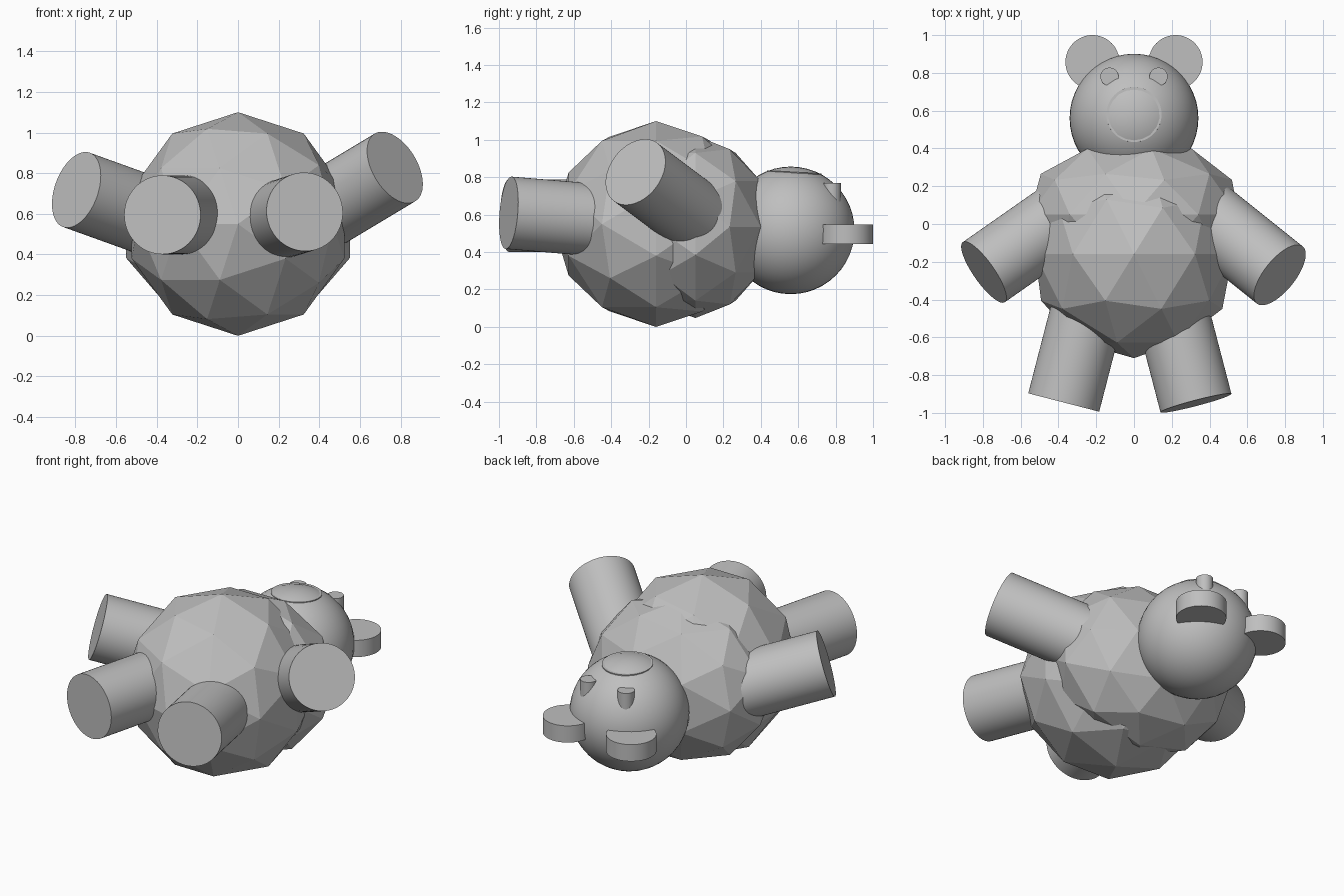
import bpy, math
from mathutils import Vector

if "Cube" in bpy.data.objects:
    bpy.data.objects.remove(bpy.data.objects["Cube"])

grey = bpy.data.materials.new("plain_grey")
grey.diffuse_color = (0.52, 0.52, 0.52, 1)
grey.use_nodes = True
grey.node_tree.nodes["Principled BSDF"].inputs["Base Color"].default_value = grey.diffuse_color


def finish(name, smooth=True):
    ob = bpy.context.object
    ob.name = name
    ob.data.materials.append(grey)
    if smooth:
        bpy.ops.object.shade_smooth_by_angle(angle=math.radians(30))
    return ob


def cylinder(name, cap, direction, radius, length):
    """Cylinder whose outer cap is centred at cap and faces along direction."""
    d = Vector(direction).normalized()
    bpy.ops.mesh.primitive_cylinder_add(
        vertices=64, radius=radius, depth=length,
        location=Vector(cap) - d * length / 2,
        rotation=d.to_track_quat('Z', 'Y').to_euler())
    return finish(name)


def faceted_ball(name, centre, scale):
    """Low-poly ball with its poles along y."""
    bpy.ops.mesh.primitive_ico_sphere_add(
        subdivisions=2, radius=1, location=centre,
        rotation=(-math.pi / 2, 0, 0))
    bpy.context.object.scale = scale
    return finish(name, smooth=False)


# Torso: round belly and a flatter chest
faceted_ball("belly", (0, -0.16, 0.55), (0.55, 0.55, 0.55))
faceted_ball("chest", (0, 0.05, 0.535), (0.58, 0.488, 0.41))

# Head
bpy.ops.mesh.primitive_uv_sphere_add(
    segments=48, ring_count=24, radius=0.341,
    location=(0, 0.56, 0.516), rotation=(-math.pi / 2, 0, 0))
finish("head")

# Muzzle disc, slightly tilted
cylinder("muzzle", (0, 0.58, 0.828), (0, 0.055, 1), 0.146, 0.1)

# Ears and eyes
for side, s in (("left", -1), ("right", 1)):
    cylinder(side + "_ear", (s * 0.22, 0.857, 0.547), (0, 0, 1), 0.143, 0.105)
    cylinder(side + "_eye", (s * 0.13, 0.78, 0.77), (0, 0, 1), 0.048, 0.12)

# Arms and legs, each posed a little differently
cylinder("right_arm", (0.772, -0.27, 0.828), (1, -0.8, 0.6), 0.194, 0.62)
cylinder("left_arm", (-0.795, -0.255, 0.718), (-1, -0.7, 0.36), 0.194, 0.62)
cylinder("right_leg", (0.328, -0.948, 0.61), (0.25, -0.96, 0.08), 0.194, 0.6)
cylinder("left_leg", (-0.372, -0.945, 0.595), (-0.25, -0.968, 0.0), 0.194, 0.6)
